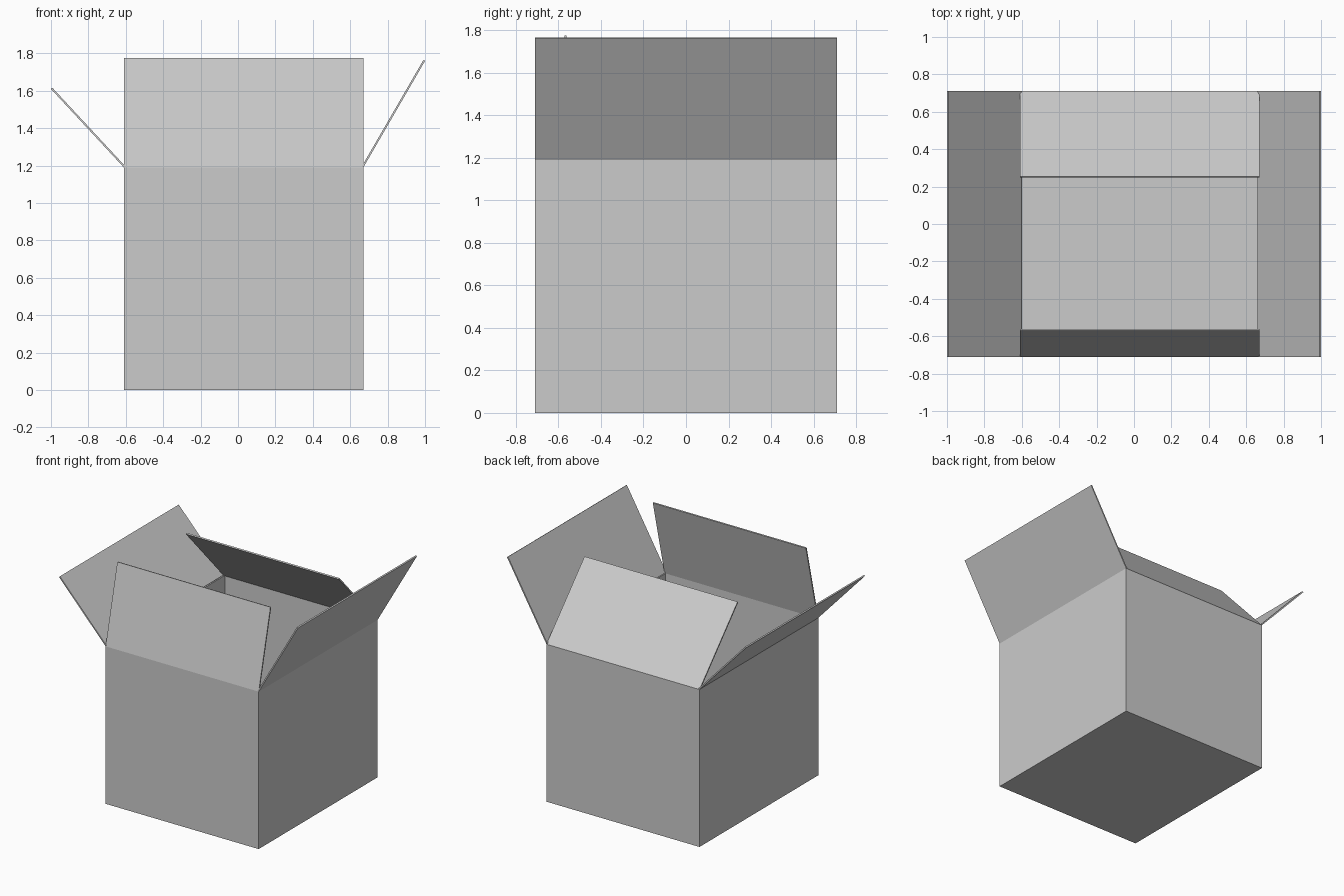
import bpy, bmesh
from mathutils import Vector

if "Cube" in bpy.data.objects:
    bpy.data.objects.remove(bpy.data.objects["Cube"])

X0, X1, Y, H, T = -0.61, 0.67, 0.71, 1.19, 0.01


def make_object(name, bm):
    bmesh.ops.recalc_face_normals(bm, faces=bm.faces)
    mesh = bpy.data.meshes.new(name)
    bm.to_mesh(mesh)
    bm.free()
    obj = bpy.data.objects.new(name, mesh)
    bpy.context.collection.objects.link(obj)
    return obj


# Open carton: a cube without its lid, thickened inward
bm = bmesh.new()
bmesh.ops.create_cube(bm, size=1)
for v in bm.verts:
    v.co = Vector((X1 if v.co.x > 0 else X0, 2 * Y * v.co.y, (v.co.z + 0.5) * H))
lid = [f for f in bm.faces if f.normal.z > 0.9]
bmesh.ops.delete(bm, geom=lid, context='FACES_ONLY')
# keep outward winding (open shell)
for f in bm.faces:
    f.normal_update()
    if f.normal.dot(f.calc_center_median() - Vector(((X0 + X1) / 2, 0, H / 2))) < 0:
        f.normal_flip()
mesh = bpy.data.meshes.new("carton_body")
bm.to_mesh(mesh)
bm.free()
body = bpy.data.objects.new("carton_body", mesh)
bpy.context.collection.objects.link(body)
solid = body.modifiers.new("wall_thickness", 'SOLIDIFY')
solid.thickness = T
solid.offset = -1
solid.use_even_offset = True


# Flap: a thin slab hinged on a rim edge a-b, thickened toward the inside
def flap(name, a, b, reach):
    a, b, reach = Vector(a), Vector(b), Vector(reach)
    inward = (b - a).cross(reach).normalized()
    middle = Vector(((X0 + X1) / 2, 0, H))
    if inward.dot(middle - (a + b) / 2) < 0:
        inward = -inward
    bm = bmesh.new()
    face = bm.faces.new([bm.verts.new(p) for p in (a, b, b + reach, a + reach)])
    new = bmesh.ops.extrude_face_region(bm, geom=[face], use_keep_orig=True)
    verts = [g for g in new["geom"] if isinstance(g, bmesh.types.BMVert)]
    bmesh.ops.translate(bm, verts=verts, vec=inward * T)
    make_object(name, bm)


flap("left_flap", (X0, -Y, H), (X0, Y, H), (-0.39, 0, 0.42))
flap("right_flap", (X1, -Y, H), (X1, Y, H), (0.33, 0, 0.57))
flap("front_flap", (X0, -Y, H), (X1, -Y, H), (0, 0.14, 0.585))
flap("back_flap", (X0, Y, H), (X1, Y, H), (0, -0.455, 0.49))
